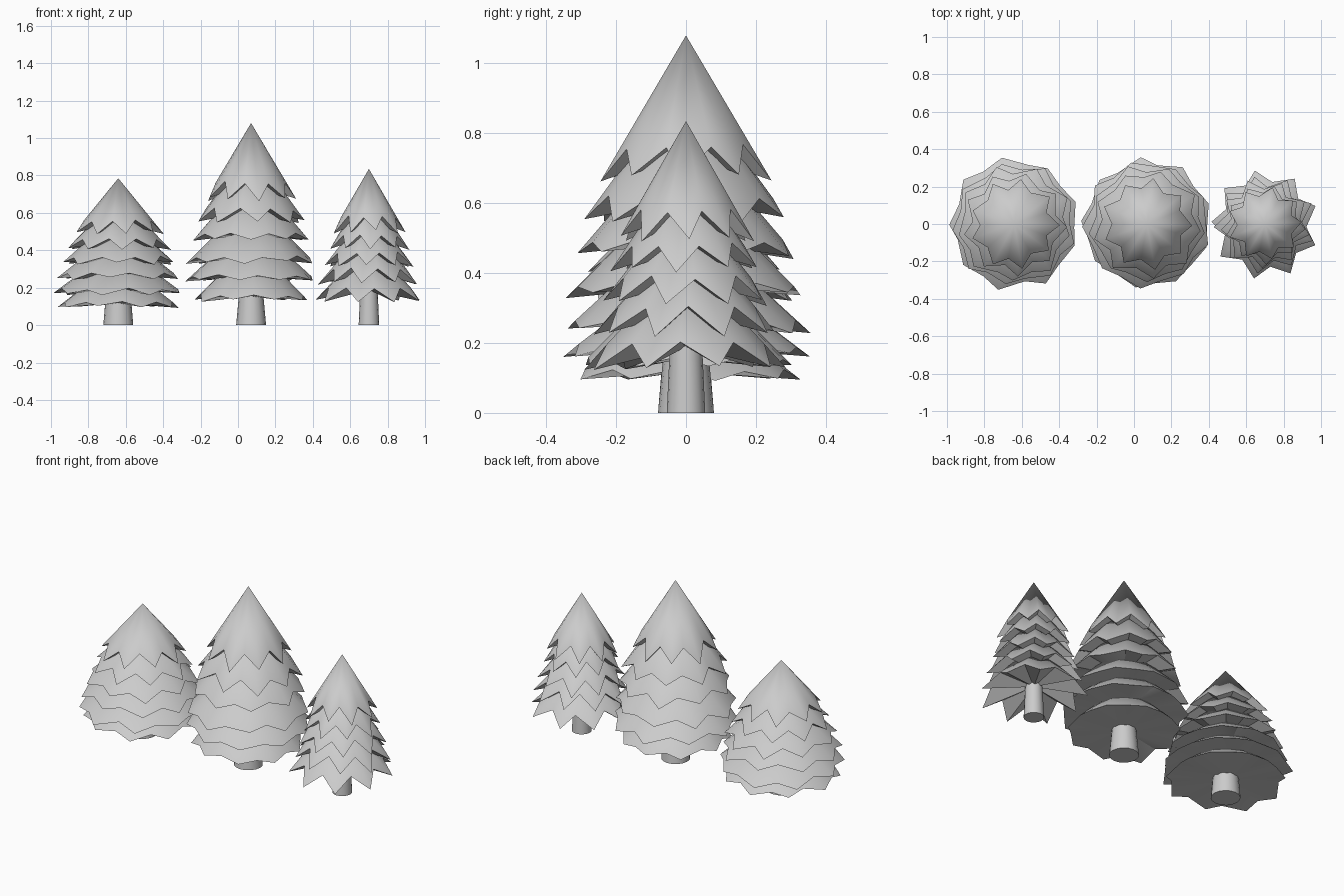
import bpy, bmesh, math, random

if "Cube" in bpy.data.objects:
    bpy.data.objects.remove(bpy.data.objects["Cube"])
random.seed(4)
POINTS = 9

def finish(name, bm):
    bmesh.ops.recalc_face_normals(bm, faces=bm.faces)
    me = bpy.data.meshes.new(name)
    bm.to_mesh(me)
    bm.free()
    ob = bpy.data.objects.new(name, me)
    bpy.context.collection.objects.link(ob)
    bpy.ops.object.select_all(action='DESELECT')
    ob.select_set(True)
    bpy.context.view_layer.objects.active = ob
    bpy.ops.object.shade_smooth_by_angle(angle=math.radians(35))

def tier(name, cx, r, z, h, amp, turn):
    # Cone skirt with a zigzag hem: tips low and wide, notches high and narrow
    bm = bmesh.new()
    apex = bm.verts.new((cx, 0, z + h))
    inner = bm.verts.new((cx, 0, z + amp * h * 0.9))
    rim = []
    for i in range(POINTS * 2):
        a = turn + math.pi * i / POINTS + random.uniform(-.05, .05)
        t = 1 - random.uniform(0, .06) if i % 2 == 0 else 1 - amp + random.uniform(-.02, .02)
        rim.append(bm.verts.new((cx + r * t * math.cos(a), r * t * math.sin(a), z + h * (1 - t))))
    for i, v in enumerate(rim):
        w = rim[(i + 1) % len(rim)]
        bm.faces.new((apex, v, w))
        bm.faces.new((inner, w, v))
    finish(name, bm)

def trunk(name, cx, r1, r2, h):
    bm = bmesh.new()
    bmesh.ops.create_cone(bm, cap_ends=True, segments=16, radius1=r1, radius2=r2, depth=h)
    bmesh.ops.translate(bm, verts=bm.verts, vec=(cx, 0, h / 2))
    finish(name, bm)

# name, centre x, trunk radii, (tip radius, tip height, cone height, hem depth) per tier
trees = [
    ("left", -.64, .08, .062,
     [(.245, .485, .30, .24), (.285, .40, .29, .20), (.32, .32, .28, .16),
      (.345, .24, .27, .14), (.362, .16, .27, .12), (.335, .09, .26, .12)]),
    ("middle", .07, .08, .06,
     [(.25, .66, .42, .24), (.30, .545, .41, .18), (.325, .44, .38, .14),
      (.35, .325, .35, .12), (.362, .225, .33, .12), (.32, .12, .32, .12)]),
    ("right", .70, .055, .045,
     [(.20, .49, .345, .26), (.22, .40, .33, .25), (.25, .305, .32, .26),
      (.275, .215, .32, .27), (.30, .12, .32, .24)]),
]
for name, cx, r1, r2, tiers in trees:
    trunk(name + "_trunk", cx, r1, r2, .22)
    for k, (r, z, h, amp) in enumerate(tiers):
        tier(f"{name}_branches_{k + 1}", cx, r, z, h, amp, k * 1.3)
